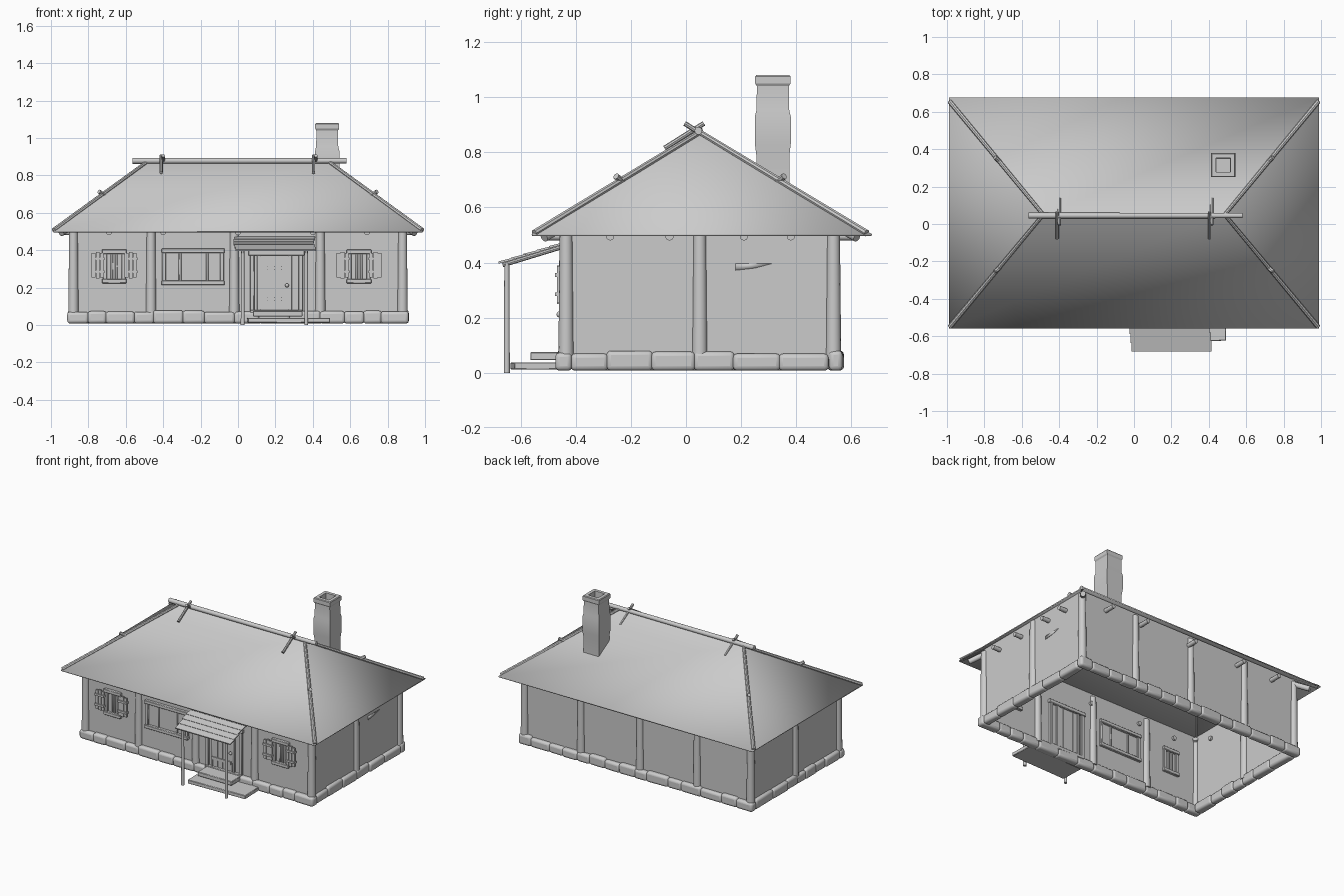
import bpy, bmesh, math, random
from mathutils import Vector, Matrix

if "Cube" in bpy.data.objects:
    bpy.data.objects.remove(bpy.data.objects["Cube"])

random.seed(4)
grey = bpy.data.materials.new("light_grey")
grey.diffuse_color = (0.6, 0.6, 0.6, 1)
grey.use_nodes = True
grey.node_tree.nodes["Principled BSDF"].inputs["Base Color"].default_value = grey.diffuse_color


class Part:
    """Collects primitives into one named object."""
    def __init__(self, name):
        self.name, self.bm = name, bmesh.new()

    def box(self, x, y, z, rot=None):
        c = Vector(((x[0] + x[1]) / 2, (y[0] + y[1]) / 2, (z[0] + z[1]) / 2))
        m = Matrix.Translation(c) @ (rot or Matrix.Identity(4))
        m = m @ Matrix.Diagonal((x[1] - x[0], y[1] - y[0], z[1] - z[0], 1))
        bmesh.ops.create_cube(self.bm, size=1, matrix=m)

    def log(self, p, q, r, r2=None, sides=10):
        p, q = Vector(p), Vector(q)
        d = q - p
        m = Matrix.Translation((p + q) / 2) @ d.to_track_quat('Z', 'Y').to_matrix().to_4x4()
        bmesh.ops.create_cone(self.bm, cap_ends=True, segments=sides, radius1=r,
                              radius2=r2 or r, depth=d.length, matrix=m)

    def faces(self, verts, faces):
        vs = [self.bm.verts.new(v) for v in verts]
        for f in faces:
            self.bm.faces.new([vs[i] for i in f])

    def done(self, bevel=0, segments=2, thick=0, angle=40):
        me = bpy.data.meshes.new(self.name)
        self.bm.to_mesh(me)
        self.bm.free()
        me.materials.append(grey)
        ob = bpy.data.objects.new(self.name, me)
        bpy.context.collection.objects.link(ob)
        if thick:
            s = ob.modifiers.new("thickness", 'SOLIDIFY')
            s.thickness, s.offset = thick, -1
        if bevel:
            b = ob.modifiers.new("bevel", 'BEVEL')
            b.width, b.segments = bevel, segments
        bpy.ops.object.select_all(action='DESELECT')
        ob.select_set(True)
        bpy.context.view_layer.objects.active = ob
        bpy.ops.object.shade_smooth_by_angle(angle=math.radians(angle))
        return ob


WX, YF, YB = 0.88, -0.435, 0.535      # wall planes
RY, RX, RZ = 0.05, 0.48, 0.87         # ridge

# Walls
w = Part("walls")
t = 0.006
for y in (YF, YB):
    w.box((-WX, WX), (y - t, y + t), (0.04, 0.57))
for x in (-WX, WX):
    w.box((x - t, x + t), (YF, YB), (0.04, 0.57))
w.done()

# Thin crack in the right wall
c = Part("wall_crack")
c.faces([(WX + 0.009, 0.18, 0.372), (WX + 0.009, 0.25, 0.38), (WX + 0.009, 0.31, 0.396), (WX + 0.009, 0.18, 0.396)],
        [(0, 1, 2, 3)])
c.done(thick=0.005)

# Wall posts, slightly tapered
p = Part("wall_posts")
for x in (-0.88, -0.465, -0.02, 0.44, 0.88):
    for y in (YF, YB):
        p.log((x, y, 0.05), (x, y, 0.55), 0.028, 0.023, 14)
for x in (-WX, WX):
    p.log((x, RY, 0.05), (x, RY, 0.56), 0.028, 0.023, 14)
p.done()

# Rounded foundation stones
s = Part("foundation_stones")


def stone_row(a, b, along_x, const):
    pos = a
    while pos < b - 0.01:
        n = min(pos + random.uniform(0.09, 0.17), b)
        if b - n < 0.06:
            n = b
        h, d = 0.075 + random.uniform(-0.006, 0.006), 0.027 + random.uniform(-0.003, 0.003)
        run, cross = (pos - 0.003, n + 0.003), (const - d, const + d)
        rot = Matrix.Rotation(random.uniform(-0.03, 0.03), 4, 'Z')
        s.box(run if along_x else cross, cross if along_x else run, (0.008, h), rot)
        pos = n


for y in (-0.443, 0.543):
    stone_row(-0.91, 0.91, True, y)
for x in (-0.882, 0.882):
    stone_row(-0.415, 0.515, False, x)
s.done(bevel=0.016, segments=3, angle=60)

# Hipped roof shell, open underneath
r = Part("roof")
ex, y0, y1, ez = 0.99, -0.56, 0.675, 0.503
r.faces([(-ex, y0, ez), (ex, y0, ez), (ex, y1, ez), (-ex, y1, ez), (-RX, RY, RZ), (RX, RY, RZ)],
        [(0, 1, 5, 4), (1, 2, 5), (2, 3, 4, 5), (3, 0, 4)])
r.done(thick=0.008, angle=20)

# Ridge log and crossed sticks
g = Part("ridge_log")
g.log((-0.565, 0.045, 0.878), (0.58, 0.045, 0.878), 0.016, 0.014, 12)
g.done()
k = Part("ridge_cross_sticks")
for x in (-0.405, 0.41):
    for sy in (-1, 1):
        k.log((x + sy * 0.006, 0.03 + sy * 0.108, 0.815), (x + sy * 0.006, 0.03 - sy * 0.035, 0.905), 0.009, sides=8)
k.done()

# Hip poles with stubs, and rafter tails under the corners
h = Part("hip_poles")
q = Part("corner_rafters")
for sx in (-1, 1):
    for ey, wy, sy in ((-0.55, YF, -1), (0.655, YB, 1)):
        a, b = Vector((sx * 0.985, ey, 0.507)), Vector((sx * 0.485, RY, 0.873))
        h.log(a, b, 0.013, 0.010, 8)
        m = a.lerp(b, 0.52)
        h.log(m + Vector((-sx * 0.012, -sy * 0.01, -0.005)), m + Vector((sx * 0.018, sy * 0.016, 0.016)), 0.012, sides=8)
        q.log((sx * 0.86, wy - sy * 0.02, 0.55), (sx * 0.945, ey - sy * 0.035, 0.492), 0.018)
h.done()
q.done()

# Beam ends under the eaves
e = Part("beam_ends")
for x in (-0.69, -0.4, 0.0, 0.4, 0.69):
    e.log((x, YF + 0.02, 0.495), (x, -0.51, 0.495), 0.015)
    e.log((x, YB - 0.02, 0.495), (x, 0.62, 0.495), 0.015)
for y in (-0.275, -0.06, 0.21, 0.38):
    for sx in (-1, 1):
        e.log((sx * (WX - 0.02), y, 0.495), (sx * 0.945, y, 0.495), 0.015)
e.done()

# Chimney: stacked square rings, hollow at the top
ch = Part("chimney")
rings = [(0.64, 0.060), (0.79, 0.060), (0.83, 0.065), (0.93, 0.065), (0.955, 0.059), (1.04, 0.058),
         (1.05, 0.064), (1.075, 0.064), (1.08, 0.060), (1.08, 0.038), (0.98, 0.036)]
vs = [(0.477 + a * hw, 0.315 + b * hw, z) for z, hw in rings for a, b in ((-1, -1), (1, -1), (1, 1), (-1, 1))]
fs = [(4 * i + j, 4 * i + (j + 1) % 4, 4 * i + 4 + (j + 1) % 4, 4 * i + 4 + j)
      for i in range(len(rings) - 1) for j in range(4)]
top = 4 * (len(rings) - 1)
ch.faces(vs, fs + [(top, top + 1, top + 2, top + 3)])
ch.done(angle=30)


# Windows: frame straddling the wall, with bars
def window(name, x0, x1, z0, z1, bars, over):
    f = Part(name)
    d, dy = (YF - 0.018, YF + 0.018), 0.011
    for x in (x0, x1):
        f.box((x - dy, x + dy), d, (z0, z1))
    for z in (z0, z1):
        f.box((x0 - over, x1 + over), (YF - 0.026, YF + 0.024), (z - 0.012, z + 0.012))
    for x in bars:
        f.box((x - 0.007, x + 0.007), (YF - 0.013, YF + 0.013), (z0, z1))
    f.done(bevel=0.003, segments=1)


window("wide_window", -0.395, -0.085, 0.225, 0.397, (-0.31, -0.165), 0.014)
for side, cx in (("left", -0.662), ("right", 0.647)):
    window(side + "_window", cx - 0.05, cx + 0.05, 0.235, 0.392, (cx - 0.012, cx + 0.012), 0.016)
    sh = Part(side + "_shutters")
    for sx in (-1, 1):
        for i in range(3):
            x = cx + sx * (0.066 + 0.022 * i)
            sh.box((x - 0.010, x + 0.010), (-0.468, -0.456), (0.253 - 0.004 * (i % 2), 0.385 + 0.005 * (i % 2)))
        xs = sorted((cx + sx * 0.052, cx + sx * 0.124))
        for z in (0.285, 0.355):
            sh.box(xs, (-0.476, -0.452), (z - 0.007, z + 0.007))
    sh.done()

# Door frame, plank door and knob
d = Part("door_frame")
for x in (0.075, 0.335):
    d.box((x - 0.012, x + 0.012), (YF - 0.02, YF + 0.02), (0.06, 0.385))
for x in (0.112, 0.278):
    d.box((x - 0.010, x + 0.010), (YF - 0.016, YF + 0.016), (0.07, 0.375))
d.box((0.055, 0.355), (YF - 0.026, YF + 0.024), (0.372, 0.398))
d.box((0.065, 0.345), (YF - 0.03, YF + 0.02), (0.055, 0.08))
d.done(bevel=0.003, segments=1)
d = Part("door")
for i in range(4):
    x = 0.138 + 0.038 * i
    d.box((x - 0.017, x + 0.017), (YF - 0.014, YF + 0.012), (0.082, 0.37))
for z in (0.14, 0.305):
    d.box((0.115, 0.262), (YF - 0.021, YF), (z - 0.01, z + 0.01))
d.done()
d = Part("door_knob")
bmesh.ops.create_uvsphere(d.bm, u_segments=10, v_segments=6, radius=0.011,
                          matrix=Matrix.Translation((0.262, YF - 0.024, 0.212)))
d.done(angle=80)

# Porch: overlapping roof boards, rails and two posts
pr = Part("porch_roof")
slope = math.atan2(0.07, 0.23)
tilt = Matrix.Rotation(slope - 0.05, 4, 'X')
for i in range(5):
    y = -0.653 + 0.046 * i
    z = 0.407 + 0.07 * (y + 0.653) / 0.23
    j = random.uniform(-0.006, 0.006)
    pr.box((-0.02 + j, 0.41 + j), (y - 0.028, y + 0.028), (z - 0.004, z + 0.004), tilt)
for x in (0.025, 0.365):
    pr.log((x, -0.665, 0.391), (x, YF, 0.461), 0.008, sides=8)
pr.done()
pp = Part("porch_posts")
for x in (0.025, 0.365):
    pp.log((x, -0.65, 0.0), (x, -0.65, 0.4), 0.011, 0.009)
pp.done()

# Entrance steps
st = Part("steps")
st.box((0.05, 0.49), (-0.63, -0.46), (0.012, 0.038), Matrix.Rotation(0.03, 4, 'Z'))
st.box((0.08, 0.345), (-0.565, -0.45), (0.046, 0.075))
st.done(bevel=0.003, segments=1)
